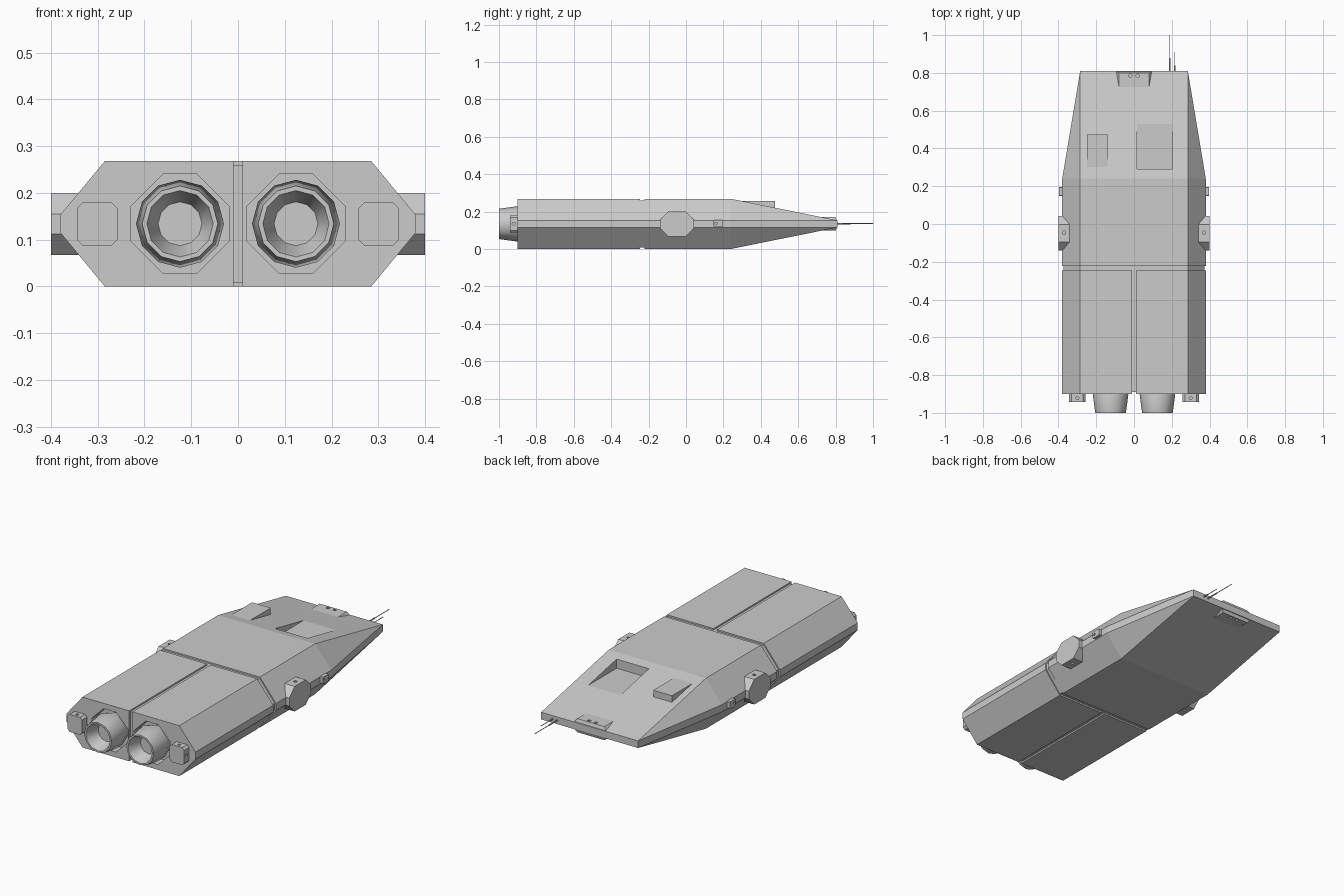
import bpy, bmesh
from math import sin, cos, pi, radians

if "Cube" in bpy.data.objects:
    bpy.data.objects.remove(bpy.data.objects["Cube"])


def make(name, verts, faces):
    me = bpy.data.meshes.new(name)
    bm = bmesh.new()
    vs = [bm.verts.new(v) for v in verts]
    for f in faces:
        bm.faces.new([vs[i] for i in f])
    bmesh.ops.recalc_face_normals(bm, faces=bm.faces)
    bm.to_mesh(me)
    bm.free()
    ob = bpy.data.objects.new(name, me)
    bpy.context.collection.objects.link(ob)
    return ob


def loft(name, rings, caps=True):
    n = len(rings[0])
    verts = [v for r in rings for v in r]
    faces = [(k * n + i, k * n + (i + 1) % n, (k + 1) * n + (i + 1) % n, (k + 1) * n + i)
             for k in range(len(rings) - 1) for i in range(n)]
    if caps:
        faces += [tuple(range(n)), tuple(range(len(verts) - n, len(verts)))]
    return make(name, verts, faces)


def prism(name, pts, axis, a, b):
    put = {'x': lambda p, d: (d, p[0], p[1]),
           'y': lambda p, d: (p[0], d, p[1]),
           'z': lambda p, d: (p[0], p[1], d)}[axis]
    return loft(name, [[put(p, d) for p in pts] for d in (a, b)])


def chamfered(u0, u1, v0, v1, c):
    return [(u0 + c, v0), (u1 - c, v0), (u1, v0 + c), (u1, v1 - c),
            (u1 - c, v1), (u0 + c, v1), (u0, v1 - c), (u0, v0 + c)]


def disc(u, v, r, n=10):
    return [(u + r * sin(2 * pi * i / n), v + r * cos(2 * pi * i / n)) for i in range(n)]


def cut(ob, cutter):
    m = ob.modifiers.new("cut", 'BOOLEAN')
    m.operation, m.solver, m.object = 'DIFFERENCE', 'EXACT', cutter
    bpy.context.view_layer.objects.active = ob
    bpy.ops.object.modifier_apply(modifier=m.name)


def drop(ob):
    bpy.data.objects.remove(ob)


def hull_section(inset=0.0):
    w, s, t = 0.285, 0.38 - inset, 0.268 - inset
    return [(-w, inset), (w, inset), (s, 0.115), (s, 0.153),
            (w, t), (-w, t), (-s, 0.153), (-s, 0.115)]


# Front hull tapering to a blunt wedge nose
body = hull_section()
nose = [(-0.285, 0.115), (0.285, 0.115), (0.285, 0.1152), (0.285, 0.1528),
        (0.285, 0.153), (-0.285, 0.153), (-0.285, 0.1528), (-0.285, 0.1152)]
hull = loft("front_hull", [[(x, y, z) for x, z in sec] for sec, y in
                           ((body, -0.223), (body, 0.24), (nose, 0.81))])

# Sunken step in the sloping deck
c = prism("deck_cutter", [(0.29, 0.2095), (0.53, 0.2095), (0.53, 0.4), (0.29, 0.4)], 'x', 0.015, 0.205)
cut(hull, c)
drop(c)

# Raised deck box
prism("deck_box", [(0.29, 0.2555), (0.475, 0.2555), (0.475, 0.21), (0.29, 0.21)], 'x', -0.25, -0.14)

# Inner core showing in the panel gaps
core = prism("inner_core", hull_section(0.008), 'y', -0.89, 0.0)

for s, side in ((-1, "left"), (1, "right")):
    # Rear hull half with an engine pocket
    half = [(0.01, 0), (0.285, 0), (0.38, 0.115), (0.38, 0.153), (0.285, 0.268), (0.01, 0.268)]
    rear = prism(side + "_rear_hull", [(s * x, z) for x, z in half], 'y', -0.9, -0.246)
    pocket = [(s * x, z) for x, z in chamfered(0.018, 0.23, 0.028, 0.24, 0.07)]
    c = prism("pocket_cutter", pocket, 'y', -1.0, -0.84)
    cut(rear, c)
    cut(core, c)
    drop(c)

    # Engine nozzle
    prof = [(0.07, -0.835), (0.094, -0.905), (0.081, -1.0), (0.071, -1.0), (0.047, -0.93)]
    noz = loft(side + "_nozzle", [[(x, y, z) for x, z in disc(s * 0.124, 0.134, r, 12)] for r, y in prof])
    bpy.ops.object.select_all(action='DESELECT')
    noz.select_set(True)
    bpy.context.view_layer.objects.active = noz
    bpy.ops.object.shade_smooth_by_angle(angle=radians(35))

    # Rear thruster block with side and top ports
    blk = prism(side + "_rear_thruster", [(s * x, z) for x, z in chamfered(0.258, 0.343, 0.087, 0.18, 0.012)],
                'y', -0.942, -0.89)
    ports = [prism("port", disc(-0.922, 0.134, 0.008), 'x', s * 0.325, s * 0.36),
             prism("port", disc(s * 0.3, -0.922, 0.008), 'z', 0.165, 0.2),
             prism("port", disc(s * 0.3, -0.922, 0.008), 'z', 0.07, 0.1)]
    for p in ports:
        cut(blk, p)
        drop(p)

    # Octagonal side pod with top and bottom ports
    pod = prism(side + "_side_pod", chamfered(-0.14, 0.043, 0.067, 0.2, 0.045), 'x', s * 0.3, s * 0.4)
    for z in (0.06, 0.19):
        p = prism("port", disc(s * 0.37, -0.046, 0.009), 'z', z, z + 0.02)
        cut(pod, p)
        drop(p)

    # Small side thruster ahead of the pod
    small = prism(side + "_side_thruster", chamfered(0.147, 0.197, 0.117, 0.155, 0.004), 'x', s * 0.36, s * 0.397)
    p = prism("port", disc(0.16, 0.136, 0.007), 'x', s * 0.385, s * 0.41)
    cut(small, p)
    drop(p)

# Nose sensor housings, above and below, with two ports each
for s, side in ((1, "upper"), (-1, "lower")):
    def ring(hw, y0, y1, h):
        return [(-hw, y0, 0.134 + s * h), (hw, y0, 0.134 + s * h),
                (hw, y1, 0.134 + s * h), (-hw, y1, 0.134 + s * h)]
    box = loft(side + "_nose_sensor", [ring(0.1, 0.72, 0.809, 0.012), ring(0.08, 0.72, 0.8, 0.036)])
    for x in (-0.02, 0.02):
        p = prism("port", disc(x, 0.785, 0.009), 'z', 0.134 + s * 0.025, 0.134 + s * 0.05)
        cut(box, p)
        drop(p)

# Antennas with thicker bases
for x, tip, mid in ((0.19, 1.0, 0.88), (0.216, 0.91, 0.84)):
    loft("antenna", [[(px, y, pz) for px, pz in disc(x, 0.136, r, 6)] for r, y in
                     ((0.004, 0.79), (0.004, mid), (0.002, mid), (0.002, tip))])
